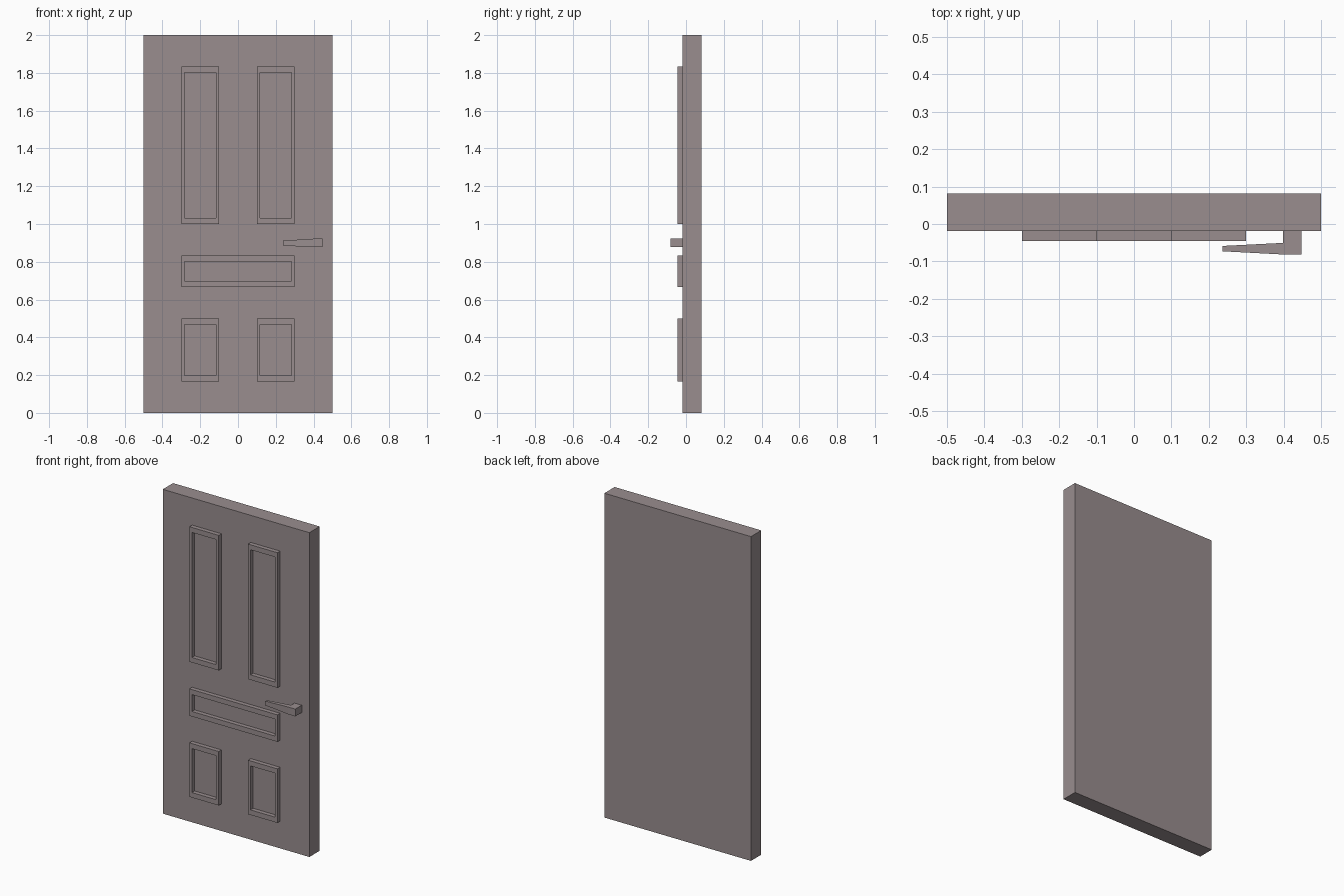
import bpy, bmesh

if "Cube" in bpy.data.objects:
    bpy.data.objects.remove(bpy.data.objects["Cube"])

FRONT, BACK = -0.0185, 0.0815     # door slab faces
RAISED = -0.045                   # front of the mouldings

paint = bpy.data.materials.new("warm_grey")
paint.diffuse_color = (0.319, 0.27, 0.275, 1)
paint.use_nodes = True
paint.node_tree.nodes["Principled BSDF"].inputs["Base Color"].default_value = paint.diffuse_color


def finish(name, bm):
    bmesh.ops.recalc_face_normals(bm, faces=bm.faces)
    mesh = bpy.data.meshes.new(name)
    bm.to_mesh(mesh)
    bm.free()
    mesh.materials.append(paint)
    obj = bpy.data.objects.new(name, mesh)
    bpy.context.collection.objects.link(obj)
    return obj


def rect(bm, x0, x1, z0, z1, y):
    return [bm.verts.new(p) for p in ((x0, y, z0), (x1, y, z0), (x1, y, z1), (x0, y, z1))]


def bridge(bm, a, b):
    for i in range(4):
        j = (i + 1) % 4
        bm.faces.new((a[i], a[j], b[j], b[i]))


def box(name, x0, x1, y0, y1, z0, z1):
    bm = bmesh.new()
    a, b = rect(bm, x0, x1, z0, z1, y0), rect(bm, x0, x1, z0, z1, y1)
    bm.faces.new(a)
    bm.faces.new(b)
    bridge(bm, a, b)
    return finish(name, bm)


def moulding(name, x0, x1, z0, z1, dx=0.017, dz=0.031):
    # rectangular ring standing proud of the slab
    bm = bmesh.new()
    inner = (x0 + dx, x1 - dx, z0 + dz, z1 - dz)
    loops = [rect(bm, x0, x1, z0, z1, FRONT), rect(bm, x0, x1, z0, z1, RAISED),
             rect(bm, *inner, RAISED), rect(bm, *inner, FRONT)]
    for i in range(3):
        bridge(bm, loops[i], loops[i + 1])
    return finish(name, bm)


# Door slab
box("door_slab", -0.5, 0.5, FRONT, BACK, 0, 2)

# Panel mouldings
for side, x0 in (("left", -0.3), ("right", 0.1)):
    moulding("upper_moulding_" + side, x0, x0 + 0.2, 1.0, 1.833)
    moulding("lower_moulding_" + side, x0, x0 + 0.2, 0.167, 0.5)
moulding("middle_moulding", -0.3, 0.3, 0.667, 0.833)

# Handle: square stem plus a tapered lever pointing inward, one mesh
bm = bmesh.new()


def section(x, y0, y1, z0, z1):
    return [bm.verts.new(p) for p in ((x, y0, z0), (x, y1, z0), (x, y1, z1), (x, y0, z1))]


tip = section(0.237, -0.073, -0.0587, 0.886, 0.912)
root = section(0.398, -0.0815, -0.0505, 0.877, 0.922)
end = section(0.448, -0.0815, -0.0505, 0.877, 0.922)
bm.faces.new(tip)
bm.faces.new(end)
bridge(bm, tip, root)
bridge(bm, root, end)
bm.faces.ensure_lookup_table()
back = [f for f in bm.faces if all(v in (root + end) for v in f.verts)
        and all(v.co.y > -0.06 for v in f.verts)]
new = bmesh.ops.extrude_face_region(bm, geom=back)["geom"]
for v in new:
    if isinstance(v, bmesh.types.BMVert):
        v.co.y = FRONT
bmesh.ops.delete(bm, geom=[f for f in back if f.is_valid], context='FACES_ONLY')
finish("door_handle", bm)
